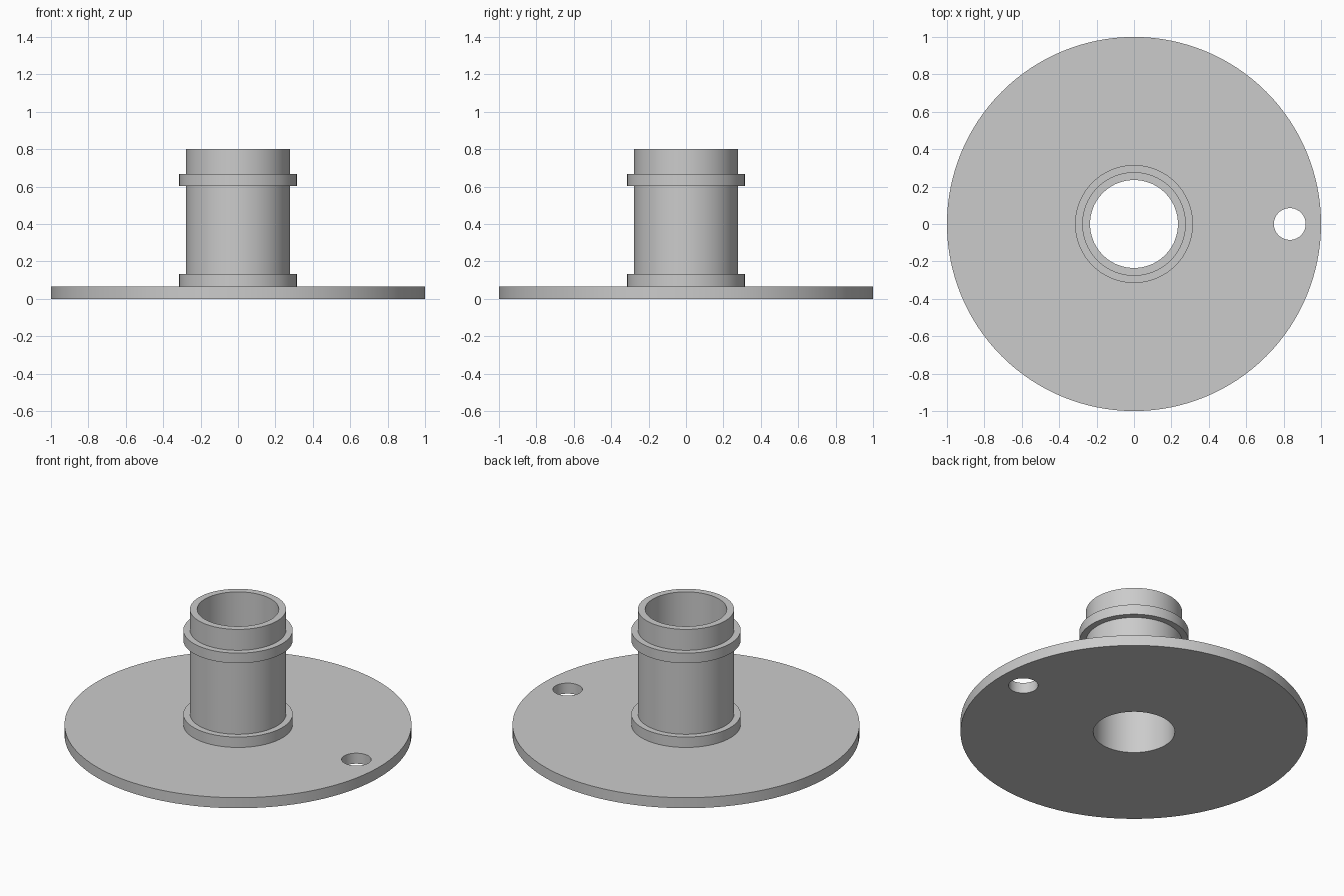
import bpy, bmesh, math

if "Cube" in bpy.data.objects:
    bpy.data.objects.remove(bpy.data.objects["Cube"])

SEGMENTS = 128

grey = bpy.data.materials.new("light grey")
grey.diffuse_color = (0.6, 0.6, 0.6, 1)
grey.use_nodes = True
grey.node_tree.nodes["Principled BSDF"].inputs["Base Color"].default_value = grey.diffuse_color


def lathe(name, profile):
    """Revolve a closed (radius, height) profile around the z axis."""
    bm = bmesh.new()
    rings = []
    for i in range(SEGMENTS):
        a = 2 * math.pi * i / SEGMENTS
        rings.append([bm.verts.new((r * math.cos(a), r * math.sin(a), z))
                      for r, z in profile])
    n = len(profile)
    for i in range(SEGMENTS):
        p, q = rings[i], rings[(i + 1) % SEGMENTS]
        for j in range(n):
            k = (j + 1) % n
            bm.faces.new((p[j], q[j], q[k], p[k]))
    bmesh.ops.recalc_face_normals(bm, faces=bm.faces)
    mesh = bpy.data.meshes.new(name)
    bm.to_mesh(mesh)
    bm.free()
    obj = bpy.data.objects.new(name, mesh)
    bpy.context.collection.objects.link(obj)
    mesh.materials.append(grey)
    return obj


# Disc, lower collar, tube, upper collar and open bore in one turned piece
BORE, TUBE, COLLAR = 0.235, 0.277, 0.315
flanged_tube = lathe("flanged_tube", [
    (BORE, 0), (1, 0), (1, 0.067),
    (COLLAR, 0.067), (COLLAR, 0.133), (TUBE, 0.133),
    (TUBE, 0.603), (COLLAR, 0.603), (COLLAR, 0.667), (TUBE, 0.667),
    (TUBE, 0.8), (BORE, 0.8),
])

# Locating hole drilled through the disc near its rim
bpy.ops.mesh.primitive_cylinder_add(vertices=64, radius=0.085, depth=0.3,
                                    location=(0.833, 0, 0.03))
drill = bpy.context.object
drill.name = "hole_cutter"
drill.data.materials.append(grey)

bpy.ops.object.select_all(action='DESELECT')
bpy.context.view_layer.objects.active = flanged_tube
flanged_tube.select_set(True)
cut = flanged_tube.modifiers.new("locating_hole", 'BOOLEAN')
cut.operation = 'DIFFERENCE'
cut.solver = 'EXACT'
cut.object = drill
bpy.ops.object.modifier_apply(modifier=cut.name)
bpy.data.objects.remove(drill)

bpy.ops.object.shade_smooth_by_angle(angle=math.radians(30))
